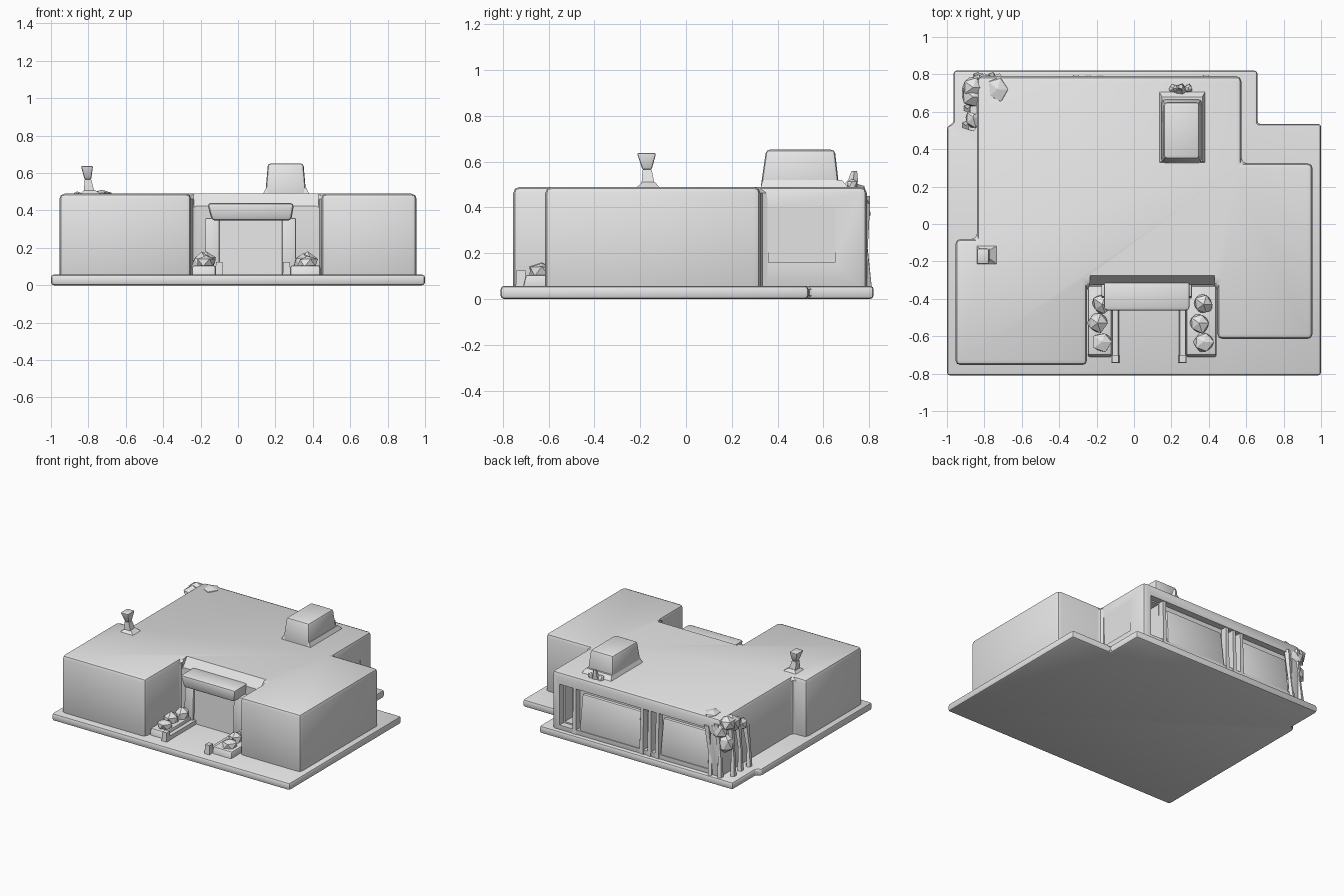
import bpy, bmesh, math, random
from mathutils import Vector

if "Cube" in bpy.data.objects:
    bpy.data.objects.remove(bpy.data.objects["Cube"])

random.seed(4)
grey = bpy.data.materials.new("plain grey")
grey.diffuse_color = (0.8, 0.8, 0.8, 1)
grey.use_nodes = True
grey.node_tree.nodes["Principled BSDF"].inputs["Base Color"].default_value = grey.diffuse_color


def finish(name, bm, bevel=0.0, segments=2, smooth=True):
    """Turn a bmesh into a grey object with optional rounded edges."""
    bmesh.ops.recalc_face_normals(bm, faces=bm.faces)
    me = bpy.data.meshes.new(name)
    bm.to_mesh(me)
    bm.free()
    me.materials.append(grey)
    ob = bpy.data.objects.new(name, me)
    bpy.context.collection.objects.link(ob)
    bpy.ops.object.select_all(action='DESELECT')
    ob.select_set(True)
    bpy.context.view_layer.objects.active = ob
    if bevel:
        mod = ob.modifiers.new("bevel", 'BEVEL')
        mod.width, mod.segments = bevel, segments
        mod.limit_method = 'ANGLE'
        bpy.ops.object.modifier_apply(modifier=mod.name)
    if smooth:
        bpy.ops.object.shade_smooth_by_angle(angle=math.radians(30))
    return ob


def slab(name, outline, z0, z1, bevel):
    """Extrude a floor-plan outline."""
    bm = bmesh.new()
    face = bm.faces.new([bm.verts.new((x, y, z0)) for x, y in outline])
    top = bmesh.ops.extrude_face_region(bm, geom=[face])["geom"]
    bmesh.ops.translate(bm, vec=(0, 0, z1 - z0),
                        verts=[v for v in top if isinstance(v, bmesh.types.BMVert)])
    return finish(name, bm, bevel)


def block(name, low, high, z0, z1, bevel=0.0):
    """Tapered box: low and high are (x0, x1, y0, y1) rectangles."""
    bm = bmesh.new()
    rings = []
    for (x0, x1, y0, y1), z in ((low, z0), (high, z1)):
        rings.append([bm.verts.new(p) for p in
                      ((x0, y0, z), (x1, y0, z), (x1, y1, z), (x0, y1, z))])
    a, b = rings
    bm.faces.new(a[::-1])
    bm.faces.new(b)
    for i in range(4):
        j = (i + 1) % 4
        bm.faces.new((a[i], a[j], b[j], b[i]))
    return finish(name, bm, bevel)


def cut(target, low, high, z0, z1):
    """Subtract a tapered box from a part."""
    tool = block("cutter", low, high, z0, z1)
    tool.hide_render = True
    bpy.context.view_layer.objects.active = target
    mod = target.modifiers.new("cut", 'BOOLEAN')
    mod.operation, mod.solver, mod.object = 'DIFFERENCE', 'EXACT', tool
    bpy.ops.object.modifier_apply(modifier=mod.name)
    bpy.data.objects.remove(tool)


def lump(name, centre, size):
    """Rough low-poly clump for rocks and foliage."""
    bm = bmesh.new()
    bmesh.ops.create_icosphere(bm, subdivisions=1, radius=1)
    for v in bm.verts:
        k = random.uniform(0.8, 1.1)
        v.co = Vector([c + s * k * q for c, s, q in zip(centre, size, v.co)])
    return finish(name, bm, smooth=False)


def stalk(name, points, radii, sides=5):
    """Tube of changing radius along a short path."""
    bm = bmesh.new()
    rings = [[bm.verts.new((x + r * math.cos(math.tau * i / sides),
                            y + r * math.sin(math.tau * i / sides), z))
              for i in range(sides)] for (x, y, z), r in zip(points, radii)]
    for a, b in zip(rings, rings[1:]):
        for i in range(sides):
            j = (i + 1) % sides
            bm.faces.new((a[i], a[j], b[j], b[i]))
    bm.faces.new(rings[0][::-1])
    bm.faces.new(rings[-1])
    return finish(name, bm, smooth=False)


# Ground plate
slab("ground_plate", [(-1, -0.81), (1, -0.81), (1, 0.535), (0.66, 0.535), (0.66, 0.82),
                      (-0.965, 0.82), (-0.965, 0.54), (-1, 0.52)], 0, 0.057, 0.016)

# Main building with its flat roof
house = slab("building", [(-0.955, -0.755), (-0.25, -0.755), (-0.25, -0.325), (0.445, -0.325),
                          (0.445, -0.615), (0.955, -0.615), (0.955, 0.325), (0.575, 0.325),
                          (0.575, 0.79), (-0.84, 0.79), (-0.84, -0.08), (-0.955, -0.08)],
             0.02, 0.49, 0.028)

# Sloped roof edge over the entrance
cut(house, (-0.235, 0.43, -0.37, -0.335), (-0.235, 0.43, -0.37, -0.225), 0.41, 0.56)

# Recessed window band on the back, with deeper openings
cut(house, (-0.76, 0.51, 0.74, 0.9), (-0.76, 0.51, 0.74, 0.9), 0.09, 0.40)
for x0, x1 in ((0.40, 0.50), (-0.29, -0.20)):
    cut(house, (x0, x1, 0.65, 0.9), (x0, x1, 0.65, 0.9), 0.10, 0.39)

# Shallow recess on the back wing's side
cut(house, (0.567, 0.7, 0.36, 0.65), (0.575, 0.7, 0.36, 0.65), 0.16, 0.40)
bpy.context.view_layer.objects.active = house
house.select_set(True)
bpy.ops.object.shade_smooth_by_angle(angle=math.radians(30))

# Back window panels and posts
for x0, x1 in ((-0.16, 0.35), (-0.74, -0.33)):
    block("back_panel", (x0, x1, 0.70, 0.785), (x0 + 0.01, x1 - 0.01, 0.70, 0.76), 0.08, 0.36, 0.012)
for x in (0.385, -0.18, -0.245, -0.31):
    block("back_post", (x - 0.015, x + 0.015, 0.70, 0.795), (x - 0.012, x + 0.012, 0.70, 0.785), 0.05, 0.41)

# Entrance: door, side posts and canopy
block("door", (-0.11, 0.25, -0.385, -0.30), (-0.11, 0.25, -0.375, -0.30), 0.05, 0.36)
for x0, x1 in ((-0.175, -0.10), (0.235, 0.31)):
    block("door_post", (x0, x1, -0.40, -0.30), (x0, x1, -0.39, -0.30), 0.05, 0.36, 0.008)
block("canopy", (-0.14, 0.285, -0.455, -0.30), (-0.165, 0.30, -0.465, -0.30), 0.345, 0.44, 0.02)

# Planting beds with kerbs and rocks on both sides of the path
for x0, x1, kerb in ((-0.245, -0.12, -0.10), (0.28, 0.44, 0.26)):
    block("planter", (x0, x1, -0.715, -0.33), (x0, x1, -0.70, -0.33), 0.04, 0.105, 0.01)
    block("kerb", (kerb - 0.022, kerb + 0.022, -0.73, -0.33),
          (kerb - 0.015, kerb + 0.015, -0.73, -0.33), 0.04, 0.085)
    block("kerb_end", (kerb - 0.022, kerb + 0.022, -0.745, -0.70),
          (kerb - 0.018, kerb + 0.018, -0.74, -0.70), 0.04, 0.125)
    mid = (x0 + x1) / 2
    for i, y in enumerate((-0.63, -0.53, -0.43)):
        lump("rock", (mid + 0.012 * (-1) ** i, y, 0.12), (0.06, 0.06, 0.045 + 0.012 * i))

# Roof box with a flared foot, and a small pipe behind it
block("roof_box", (0.145, 0.365, 0.325, 0.67), (0.16, 0.35, 0.35, 0.65), 0.48, 0.652, 0.016)
block("roof_box_foot", (0.13, 0.385, 0.325, 0.715), (0.15, 0.365, 0.335, 0.68), 0.48, 0.52)
stalk("roof_pipe", [(0.25, 0.71, 0.48), (0.25, 0.73, 0.52), (0.25, 0.735, 0.56)], [0.04, 0.022, 0.013])
for x in (0.21, 0.29):
    lump("pipe_bracket", (x, 0.725, 0.50), (0.025, 0.025, 0.03))

# Flared vent on the roof
block("vent_foot", (-0.85, -0.72, -0.225, -0.11), (-0.82, -0.765, -0.19, -0.135), 0.48, 0.51)
block("vent_neck", (-0.825, -0.765, -0.195, -0.135), (-0.82, -0.785, -0.19, -0.15), 0.49, 0.565)
block("vent_head", (-0.82, -0.785, -0.19, -0.15), (-0.84, -0.775, -0.215, -0.13), 0.565, 0.638, 0.008)

# Climbing plant on the rear left corner
for x, y, top in ((-0.90, 0.53, 0.36), (-0.89, 0.62, 0.44), (-0.90, 0.72, 0.46),
                  (-0.84, 0.79, 0.45), (-0.76, 0.79, 0.42)):
    stalk("vine_stem", [(x, y, 0.04), (x + 0.01, y - 0.012, top * 0.5), (x + 0.035, y - 0.01, top)],
          [0.024, 0.016, 0.026])
for c, s in (((-0.86, 0.57, 0.38), (0.05, 0.06, 0.05)), ((-0.86, 0.68, 0.43), (0.07, 0.07, 0.07)),
             ((-0.84, 0.74, 0.30), (0.08, 0.06, 0.09)), ((-0.73, 0.72, 0.48), (0.06, 0.07, 0.03)),
             ((-0.86, 0.73, 0.45), (0.06, 0.06, 0.055)), ((-0.80, 0.77, 0.40), (0.08, 0.04, 0.07))):
    lump("vine_foliage", c, s)
